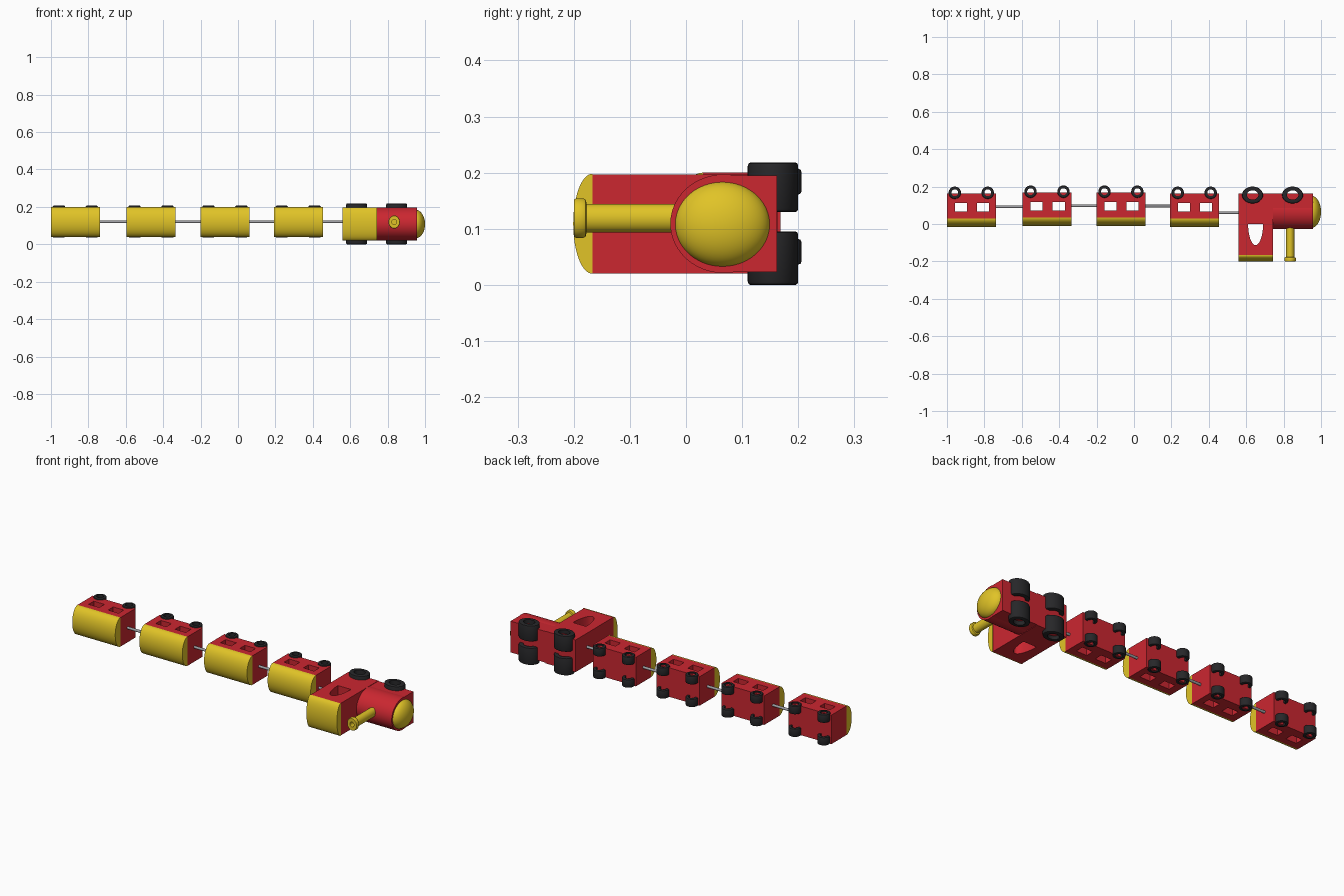
import bpy, bmesh, math
from mathutils import Matrix, Vector

if "Cube" in bpy.data.objects:
    bpy.data.objects.remove(bpy.data.objects["Cube"])


def material(name, rgb):
    m = bpy.data.materials.new(name)
    m.diffuse_color = (*rgb, 1)
    m.use_nodes = True
    m.node_tree.nodes["Principled BSDF"].inputs["Base Color"].default_value = m.diffuse_color
    return m


RED = material("red", (0.6, 0.02, 0.03))
YELLOW = material("yellow", (0.75, 0.55, 0.02))
BLACK = material("black", (0.02, 0.02, 0.022))
GREY = material("grey", (0.35, 0.35, 0.37))


def finish(name, bm, mat, smooth=True):
    bmesh.ops.recalc_face_normals(bm, faces=bm.faces[:])
    me = bpy.data.meshes.new(name)
    bm.to_mesh(me)
    bm.free()
    ob = bpy.data.objects.new(name, me)
    bpy.context.collection.objects.link(ob)
    if mat:
        me.materials.append(mat)
    if smooth:
        bpy.ops.object.select_all(action='DESELECT')
        bpy.context.view_layer.objects.active = ob
        ob.select_set(True)
        bpy.ops.object.shade_smooth_by_angle(angle=math.radians(35))
    return ob


def box(name, x, y, z, mat):
    bm = bmesh.new()
    size = Vector((x[1] - x[0], y[1] - y[0], z[1] - z[0]))
    mid = Vector((sum(x), sum(y), sum(z))) / 2
    bmesh.ops.create_cube(bm, size=1, matrix=Matrix.Translation(mid) @ Matrix.Diagonal((*size, 1)))
    return finish(name, bm, mat, False)


def prism(name, points, offset, mat):
    bm = bmesh.new()
    face = bm.faces.new([bm.verts.new(p) for p in points])
    ext = bmesh.ops.extrude_face_region(bm, geom=[face], use_keep_orig=True)
    verts = [g for g in ext['geom'] if isinstance(g, bmesh.types.BMVert)]
    bmesh.ops.translate(bm, verts=verts, vec=offset)
    return finish(name, bm, mat)


def lathe(name, profile, centre, axis, scale, mat, steps=40):
    """Closed (radius, height) profile spun about an axis."""
    bm = bmesh.new()
    rings = []
    for i in range(steps):
        a = 2 * math.pi * i / steps
        rings.append([bm.verts.new((r * math.cos(a), r * math.sin(a), h)) for r, h in profile])
    n = len(profile)
    for i in range(steps):
        p, q = rings[i], rings[(i + 1) % steps]
        for j in range(n):
            k = (j + 1) % n
            bm.faces.new((p[j], p[k], q[k], q[j]))
    bmesh.ops.remove_doubles(bm, verts=bm.verts[:], dist=1e-6)
    rot = Vector((0, 0, 1)).rotation_difference(Vector(axis)).to_matrix().to_4x4()
    bm.transform(Matrix.Translation(centre) @ Matrix.Diagonal((*scale, 1)) @ rot)
    return finish(name, bm, mat)


def cut(ob, cutter):
    mod = ob.modifiers.new("window", 'BOOLEAN')
    mod.operation, mod.object, mod.solver = 'DIFFERENCE', cutter, 'EXACT'
    bpy.ops.object.select_all(action='DESELECT')
    bpy.context.view_layer.objects.active = ob
    ob.select_set(True)
    bpy.ops.object.modifier_apply(modifier=mod.name)
    bpy.data.objects.remove(cutter)


def arched_roof(name, x0, x1, y, rise, z0, z1):
    pts = []
    for i in range(33):
        a = math.pi * i / 32
        pts.append((x0, y - rise * math.sin(a), (z0 + z1) / 2 + (z1 - z0) / 2 * math.cos(a)))
    prism(name, pts, (x1 - x0, 0, 0), YELLOW)


def wheel(name, x, y, z0, z1, rx, ry, hole):
    h, b = (z1 - z0) / 2, 0.006
    e = b / rx
    prof = [(hole, -h), (1 - e, -h), (1 - e * 0.3, -h + b * 0.3), (1, -h + b),
            (1, h - b), (1 - e * 0.3, h - b * 0.3), (1 - e, h), (hole, h)]
    lathe(name, prof, (x, y, (z0 + z1) / 2), (0, 0, 1), (rx, ry, 1), BLACK)


# Wagons, lying on their side with the roof towards the front
for n, (x, dy) in enumerate([(-1.0, 0), (-0.595, 0.006), (-0.2, 0.006), (0.192, 0)], 1):
    body = box(f"wagon_{n}_body", (x, x + 0.262), (0.03 + dy, 0.162 + dy), (0.04, 0.2), RED)
    for wx in (0.042, 0.16):
        cut(body, box("cutter", (x + wx, x + wx + 0.065), (0.067 + dy, 0.112 + dy), (0, 0.3), None))
    arched_roof(f"wagon_{n}_roof", x, x + 0.262, 0.03 + dy, 0.046, 0.04, 0.2)
    for i, wx in enumerate((0.042, 0.218)):
        for side, z0, z1 in (("lower", 0.036, 0.082), ("upper", 0.161, 0.207)):
            wheel(f"wagon_{n}_{side}_wheel_{i + 1}", x + wx, 0.167 + dy, z0, z1, 0.033, 0.033, 0.55)

# Coupling rods
for n, (x0, x1, y) in enumerate([(-0.745, -0.59, 0.092), (-0.34, -0.195, 0.097),
                                 (0.055, 0.2, 0.096), (0.445, 0.57, 0.06)], 1):
    h = (x1 - x0) / 2
    lathe(f"coupling_rod_{n}", [(0, -h), (0.007, -h), (0.007, h), (0, h)],
          ((x0 + x1) / 2, y, 0.12), (1, 0, 0), (1, 1, 1), GREY, 16)

# Engine cab with an arched window through it
cab = box("engine_cab", (0.56, 0.742), (-0.167, 0.163), (0.02, 0.197), RED)
arch = [(0.65 + 0.04 * math.cos(math.pi * i / 24), -0.113 * math.sin(math.pi * i / 24), -0.1)
        for i in range(25)]
cut(cab, prism("cutter", arch, (0, 0, 0.5), None))
arched_roof("engine_cab_roof", 0.558, 0.744, -0.167, 0.034, 0.02, 0.198)

# Engine chassis, boiler and rounded nose
box("engine_chassis", (0.73, 0.957), (0.07, 0.162), (0.023, 0.195), RED)
lathe("engine_boiler", [(0, 0), (1, 0), (1, 0.227), (0, 0.227)],
      (0.73, 0.067, 0.109), (1, 0, 0), (1, 0.095, 0.088), RED, 48)
nose = [(math.cos(a), math.sin(a)) for a in (math.pi / 2 * i / 14 for i in range(14))]
lathe("engine_nose", [(0, 0)] + nose + [(0, 1)],
      (0.95, 0.065, 0.108), (1, 0, 0), (0.05, 0.085, 0.076), YELLOW, 48)

# Chimney pipe with a flared rim
lathe("chimney", [(0.013, 0.10), (0.013, 0.2), (0.03, 0.2), (0.032, 0.196), (0.032, 0.183),
                  (0.03, 0.179), (0.023, 0.177), (0.023, 0), (0, 0), (0, 0.10)],
      (0.835, 0, 0.119), (0, -1, 0), (0.95, 1, 1.1), YELLOW)

# Engine wheels
for i, x in enumerate((0.634, 0.848)):
    for side, z0, z1 in (("lower", 0.0, 0.095), ("upper", 0.13, 0.218)):
        wheel(f"engine_{side}_wheel_{i + 1}", x, 0.155, z0, z1, 0.056, 0.045, 0.55)
